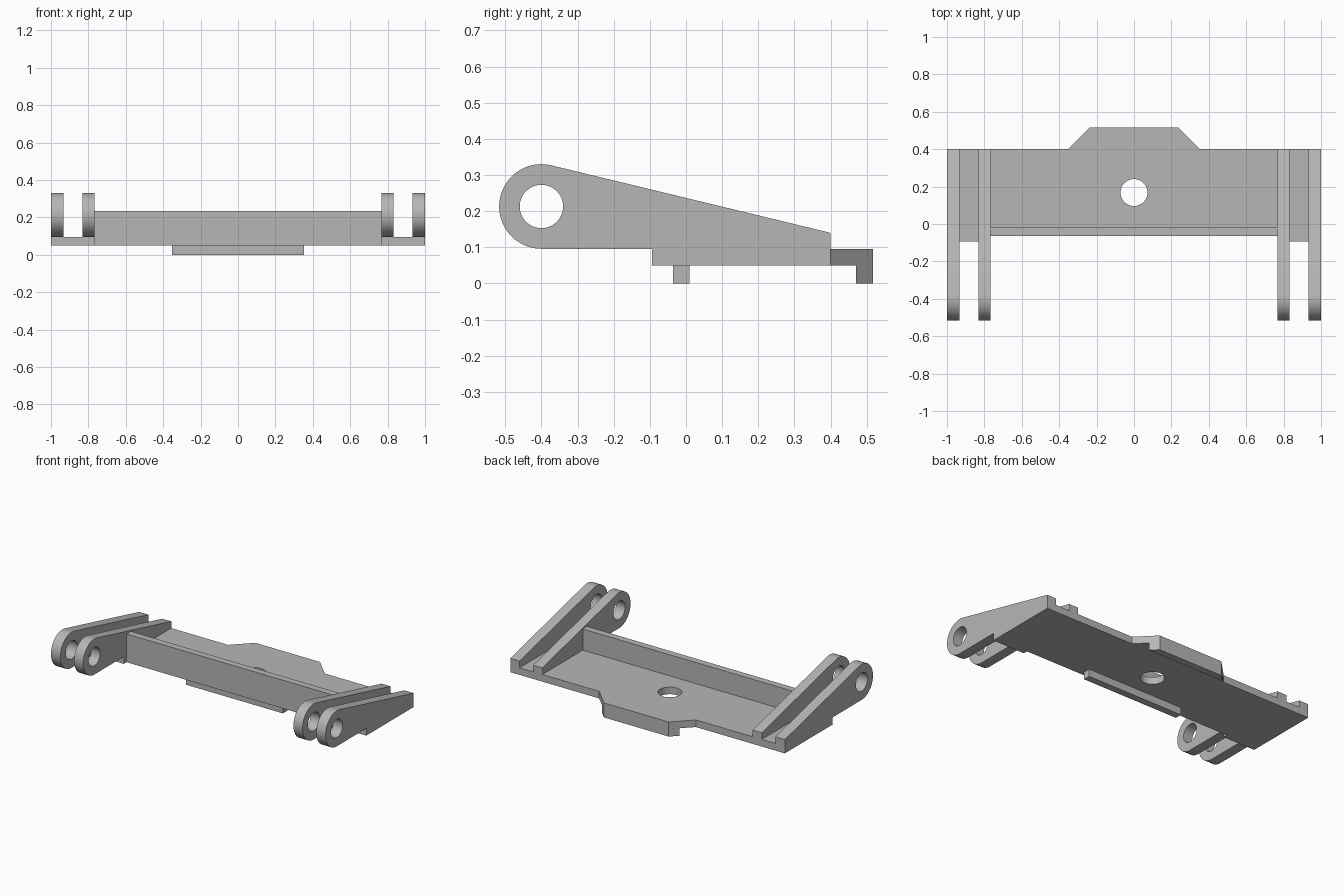
import bpy, bmesh, math
from mathutils import Vector

cube = bpy.data.objects.get("Cube")
if cube:
    bpy.data.objects.remove(cube, do_unlink=True)

grey = bpy.data.materials.new("plain grey")
grey.use_nodes = True
COLOUR = (0.47, 0.47, 0.47, 1)
grey.diffuse_color = COLOUR
grey.node_tree.nodes["Principled BSDF"].inputs["Base Color"].default_value = COLOUR


def arc(cx, cy, r, start, end, steps):
    """Points on an arc, both ends included."""
    angles = [start + (end - start) * i / steps for i in range(steps + 1)]
    return [(cx + r * math.cos(a), cy + r * math.sin(a)) for a in angles]


def circle(cx, cy, r, steps=48):
    return arc(cx, cy, r, 0, math.tau, steps)[:-1]


def prism(name, loops, low, high, axis="z"):
    """Fill an outline with optional holes and extrude it along z or x."""
    def place(p, depth):
        return Vector((*p, depth)) if axis == "z" else Vector((depth, *p))

    bm = bmesh.new()
    edges = []
    for loop in loops:
        verts = [bm.verts.new(place(p, low)) for p in loop]
        edges += [bm.edges.new((v, verts[i - 1])) for i, v in enumerate(verts)]
    bmesh.ops.triangle_fill(bm, edges=edges, use_beauty=True)
    result = bmesh.ops.extrude_face_region(bm, geom=bm.faces[:], use_keep_orig=True)
    moved = [g for g in result["geom"] if isinstance(g, bmesh.types.BMVert)]
    bmesh.ops.translate(bm, verts=moved, vec=place((0, 0), high - low))
    bmesh.ops.recalc_face_normals(bm, faces=bm.faces[:])
    mesh = bpy.data.meshes.new(name)
    bm.to_mesh(mesh)
    bm.free()
    mesh.materials.append(grey)
    obj = bpy.data.objects.new(name, mesh)
    bpy.context.collection.objects.link(obj)
    bpy.ops.object.select_all(action="DESELECT")
    obj.select_set(True)
    bpy.context.view_layer.objects.active = obj
    bpy.ops.object.shade_smooth_by_angle(angle=math.radians(30))
    return obj


def box(name, x, y, z):
    corners = [(x[0], y[0]), (x[1], y[0]), (x[1], y[1]), (x[0], y[1])]
    return prism(name, [corners], *z)


BOTTOM, TOP = 0.049, 0.096
INNER = 0.766

# Base plate with forward ends, rear tab and centre hole
half = [(INNER, -0.065), (INNER, -0.094), (1, -0.094), (1, 0.4), (0.352, 0.4), (0.236, 0.517)]
outline = half + [(-x, y) for x, y in reversed(half)]
prism("base_plate", [outline, circle(0, 0.168, 0.072)], BOTTOM, TOP)

# Upright wall along the front edge
box("front_wall", (-INNER, INNER), (-0.065, -0.02), (TOP, 0.235))

# Strips under the plate
box("front_lower_strip", (-0.352, 0.352), (-0.036, 0.01), (0, BOTTOM))
rear = [(-0.236, 0.517), (0.236, 0.517), (0.282, 0.471), (-0.282, 0.471)]
prism("rear_lower_strip", [rear], 0, BOTTOM)

# Pairs of tapered lugs with a round eye at the front
CY, CZ, R = -0.4, 0.213, 0.117
dy, dz = 0.4 - CY, 0.14 - CZ
tangent = math.atan2(dz, dy) + math.acos(R / math.hypot(dy, dz))
lug = arc(CY, CZ, R, tangent, 1.5 * math.pi, 40) + [(0.4, TOP), (0.4, 0.14)]
eye = circle(CY, CZ, 0.06)
for side, sign in (("left", 1), ("right", -1)):
    for place, x0, x1 in (("inner", INNER, 0.832), ("outer", 0.932, 1.0)):
        low, high = sorted((sign * x0, sign * x1))
        prism(f"{side}_{place}_lug", [lug, eye], low, high, "x")
